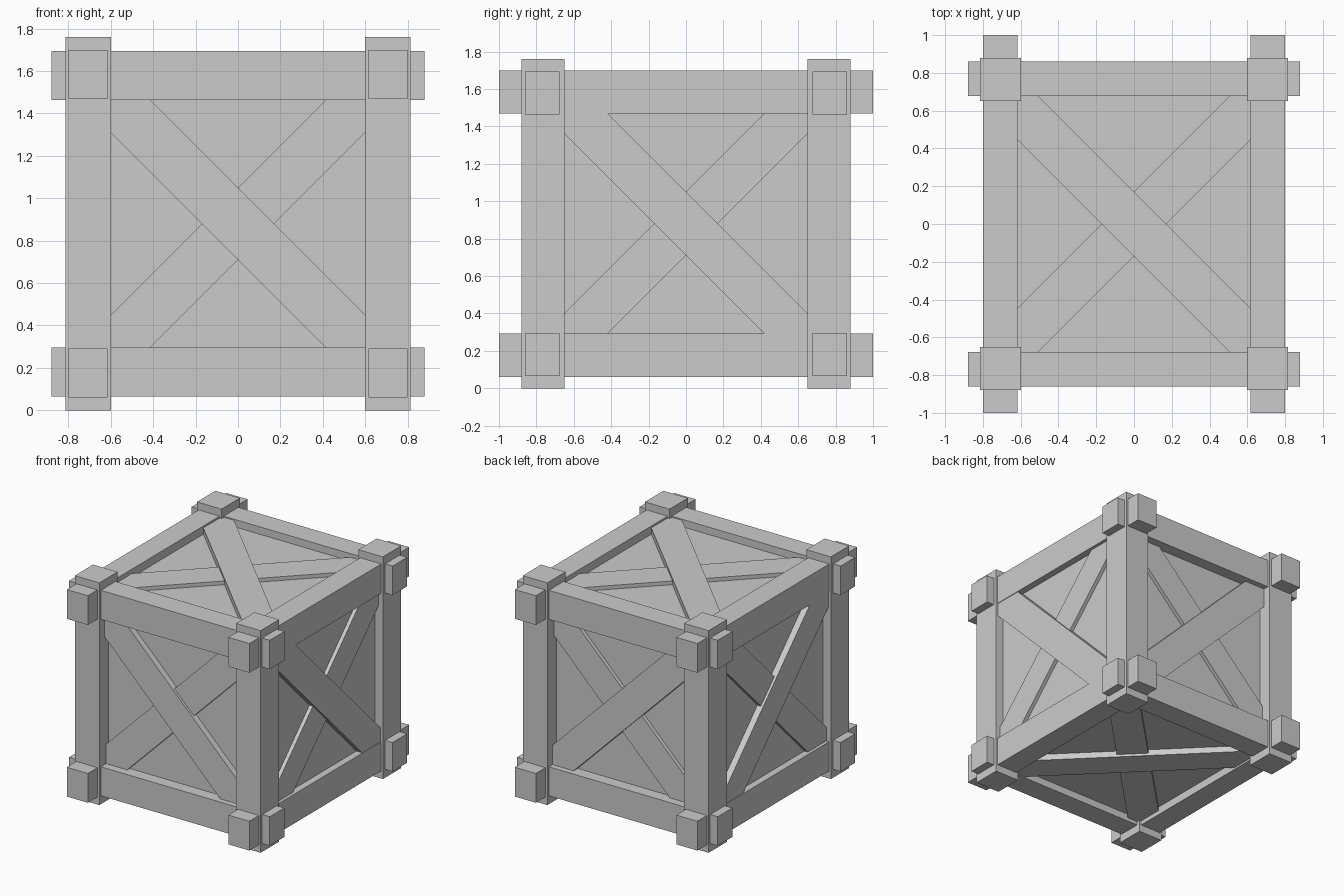
import bpy
import math
from mathutils import Matrix, Vector

if "Cube" in bpy.data.objects:
    bpy.data.objects.remove(bpy.data.objects["Cube"])

grey = bpy.data.materials.new("plain_grey")
grey.use_nodes = True
grey.diffuse_color = (0.6, 0.6, 0.6, 1)
grey.node_tree.nodes["Principled BSDF"].inputs["Base Color"].default_value = (0.6, 0.6, 0.6, 1)

MID = 0.88  # height of the crate centre


def box(name, centre, size, turn=Matrix()):
    """Box of a given size, optionally turned about its own centre."""
    bpy.ops.mesh.primitive_cube_add(size=1)
    ob = bpy.context.object
    ob.name = name
    ob.data.transform(Matrix.Translation(centre) @ turn @ Matrix.Diagonal((*size, 1)))
    ob.data.materials.append(grey)
    return ob


# Closed inner box that forms the panels
half = Vector((0.745, 0.765, 0.755))
box("panel_box", (0, 0, MID), half * 2)

# Frame: posts and the beams that stick out through the corners
for a, first in ((-1, "low"), (1, "high")):
    for b, second in ((-1, "low"), (1, "high")):
        tag = f"{first}_{second}"
        box("corner_post_" + tag, (a * 0.707, b * 0.765, MID), (0.215, 0.23, 1.76))
        box("cross_beam_" + tag, (0, a * 0.769, MID + b * 0.699), (1.76, 0.183, 0.23))
        box("long_beam_" + tag, (a * 0.708, 0, MID + b * 0.704), (0.184, 2.0, 0.232))

# Crossed braces on each panel: a raised one over a thinner one
LENGTHS = {"side": 1.94, "front": 1.90, "top": 2.0}
for axis, face in enumerate(LENGTHS):
    for sign in (-1, 1):
        for kind, lean, rise in (("raised", -1, 0.05), ("lower", 1, 0.03)):
            size = Vector((0.24, 0.24, 0.24))
            size[axis] = rise + 0.02
            size[1 if axis == 0 else 0] = LENGTHS[face]
            centre = Vector((0, 0, MID))
            centre[axis] += sign * (half[axis] + rise / 2 - 0.01)
            # A turn about y runs the other way in the x-z plane
            angle = lean * math.pi / 4 * (-1 if axis == 1 else 1)
            turn = Matrix.Rotation(angle, 4, "XYZ"[axis])
            box(f"{face}_{kind}_brace_{'a' if sign < 0 else 'b'}", centre, size, turn)
